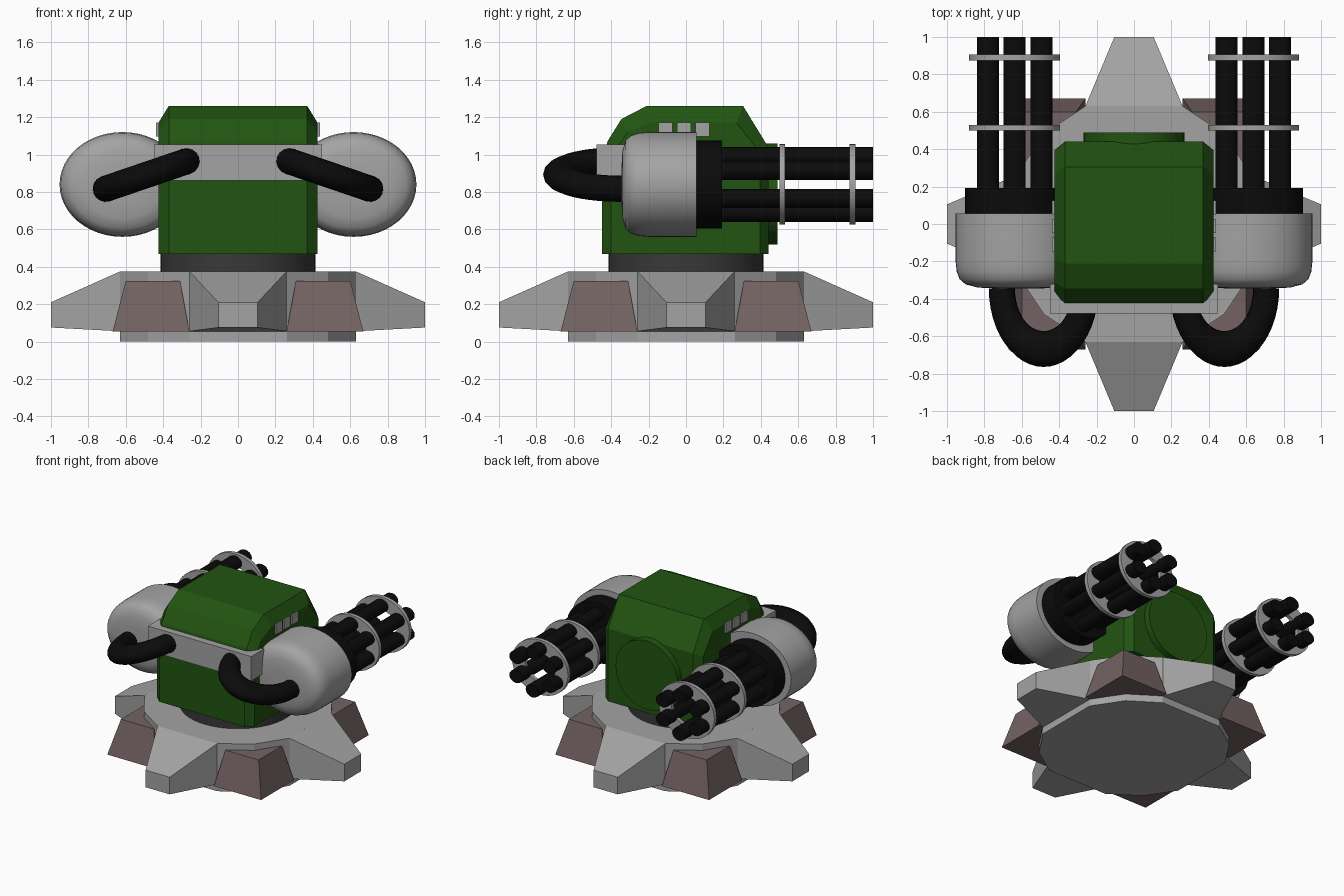
import bpy, bmesh
from math import sin, cos, pi, atan2
from mathutils import Matrix

if "Cube" in bpy.data.objects:
    bpy.data.objects.remove(bpy.data.objects["Cube"])


def material(name, r, g, b):
    m = bpy.data.materials.new(name)
    m.diffuse_color = (r, g, b, 1)
    m.use_nodes = True
    m.node_tree.nodes["Principled BSDF"].inputs["Base Color"].default_value = m.diffuse_color
    return m


GREY = material("grey_metal", 0.37, 0.37, 0.37)
GREEN = material("green_paint", 0.0155, 0.088, 0.0055)
BLACK = material("black_metal", 0.0033, 0.0033, 0.0033)
DARK = material("dark_metal", 0.04, 0.04, 0.04)
BROWN = material("brown_metal", 0.175, 0.123, 0.123)


def finish(name, bm, mat, smooth=False):
    bmesh.ops.recalc_face_normals(bm, faces=bm.faces)
    me = bpy.data.meshes.new(name)
    bm.to_mesh(me)
    bm.free()
    ob = bpy.data.objects.new(name, me)
    bpy.context.collection.objects.link(ob)
    me.materials.append(mat)
    if smooth:
        bpy.ops.object.select_all(action='DESELECT')
        ob.select_set(True)
        bpy.context.view_layer.objects.active = ob
        bpy.ops.object.shade_smooth_by_angle(angle=0.6)
    return ob


def loft(name, loops, mat=GREY, smooth=False, matrix=None, closed=False):
    """Skin equal-length point loops; cap the ends, or join last to first."""
    bm = bmesh.new()
    rows = [[bm.verts.new(p) for p in loop] for loop in loops]
    n = len(rows[0])
    pairs = list(zip(rows, rows[1:])) + ([(rows[-1], rows[0])] if closed else [])
    for a, b in pairs:
        for i in range(n):
            j = (i + 1) % n
            bm.faces.new((a[i], a[j], b[j], b[i]))
    if not closed:
        bm.faces.new(rows[0])
        bm.faces.new(rows[-1])
    if matrix:
        bm.transform(matrix)
    return finish(name, bm, mat, smooth)


def lathe(name, profile, x, z, sx=1.0, seg=32, mat=GREY, closed=False):
    """Turn (radius, y) points about a y-axis through (x, z), widened by sx."""
    loops = [[(x + sx * r * cos(2 * pi * i / seg), y, z + r * sin(2 * pi * i / seg))
              for i in range(seg)] for r, y in profile]
    return loft(name, loops, mat, True, closed=closed)


def box(name, x0, x1, y0, y1, z0, z1):
    return loft(name, [[(x0, y0, z), (x1, y0, z), (x1, y1, z), (x0, y1, z)]
                       for z in (z0, z1)])


def disc(name, r, z0, z1, mat, seg=48):
    return loft(name, [[(r * cos(2 * pi * i / seg), r * sin(2 * pi * i / seg), z)
                        for i in range(seg)] for z in (z0, z1)], mat, True)


# Base plate: flat sided towards the legs, faceted between them
angles = [k * pi / 8 for k in range(16) if k % 4]
loft("base_plate", [[(0.682 * cos(a), 0.682 * sin(a), z) for a in angles]
                    for z in (0, 0.375)])

# Four tapering legs and four corner blocks
for k in range(4):
    turn = Matrix.Rotation(k * pi / 2, 4, 'Z')
    loft("leg", [[(x, -w, z0), (x, w, z0), (x, w, z1), (x, -w, z1)]
                 for x, w, z0, z1 in ((0.63, 0.26, 0.055, 0.375),
                                      (1.0, 0.105, 0.075, 0.21))], matrix=turn)
    loft("corner_block", [[(a, a, z), (b, a, z), (b, b, z), (a, b, z)]
                          for a, b, z in ((0.26, 0.67, 0.055), (0.31, 0.60, 0.325))],
         BROWN, matrix=turn)

# Swivel ring under the turret
disc("swivel_ring", 0.415, 0.37, 0.475, DARK)

# Turret body: side profile with chamfered flanks
outer = [(-0.45, 0.467), (-0.45, 0.93), (-0.42, 1.07), (-0.345, 1.19),
         (-0.21, 1.26), (0.305, 1.26), (0.44, 1.04), (0.44, 0.467)]
inner = [(-0.40, 0.467), (-0.40, 0.91), (-0.375, 1.03), (-0.31, 1.12),
         (-0.19, 1.17), (0.27, 1.17), (0.395, 1.01), (0.395, 0.467)]
loft("turret_body", [[(x, y, z) for y, z in prof] for x, prof in
                     ((-0.425, inner), (-0.37, outer), (0.37, outer), (0.425, inner))],
     GREEN)

# Round hatch on the gun side, and the hose bar on the opposite side
lathe("round_hatch", [(0.27, 0.40), (0.27, 0.49)], 0, 0.79, seg=40, mat=GREEN)
box("hose_bar", -0.45, 0.45, -0.478, -0.32, 0.86, 1.053)

for s in (-1, 1):
    # Side vents
    for y in (-0.147, -0.047, 0.05):
        a, b = sorted((s * 0.38, s * 0.438))
        box("side_vent", a, b, y, y + 0.075, 1.097, 1.17)

    # Oval gun pod with rounded rear
    lathe("gun_pod", [(0.09, -0.345), (0.18, -0.34), (0.235, -0.323), (0.262, -0.295),
                      (0.275, -0.255), (0.28, -0.20), (0.28, 0.055)],
          s * 0.618, 0.84, 1.2, 48)

    # Drum, six barrels and two clamp rings
    gx, wide = s * 0.638, 1.13
    lathe("gun_drum", [(0.235, 0.0), (0.235, 0.193)], gx, 0.84, wide, 40, BLACK)
    for k in range(6):
        a = pi / 2 + k * pi / 3
        lathe("barrel", [(0.05, 0.17), (0.05, 1.0)], gx + 0.165 * cos(a),
              0.84 + 0.15 * sin(a), 1.18, 16, BLACK)
    for y in (0.5, 0.875):
        lathe("clamp_ring", [(0.115, y), (0.215, y), (0.215, y + 0.03), (0.115, y + 0.03)],
              gx, 0.84, wide, 40, closed=True)

    # Bent hose from pod to bar: half a stretched, tilted ring
    tilt = Matrix.Rotation(s * atan2(0.15, 0.44), 4, 'Y')
    loops = []
    for i in range(25):
        t = -pi * i / 24
        loops.append([((0.236 + 0.07 * cos(u)) * cos(t),
                       (0.236 + 0.07 * cos(u)) * sin(t) * 1.37, 0.07 * sin(u))
                      for u in (2 * pi * j / 16 for j in range(16))])
    loft("feed_hose", loops, BLACK, True,
         Matrix.Translation((s * 0.483, -0.345, 0.893)) @ tilt)
